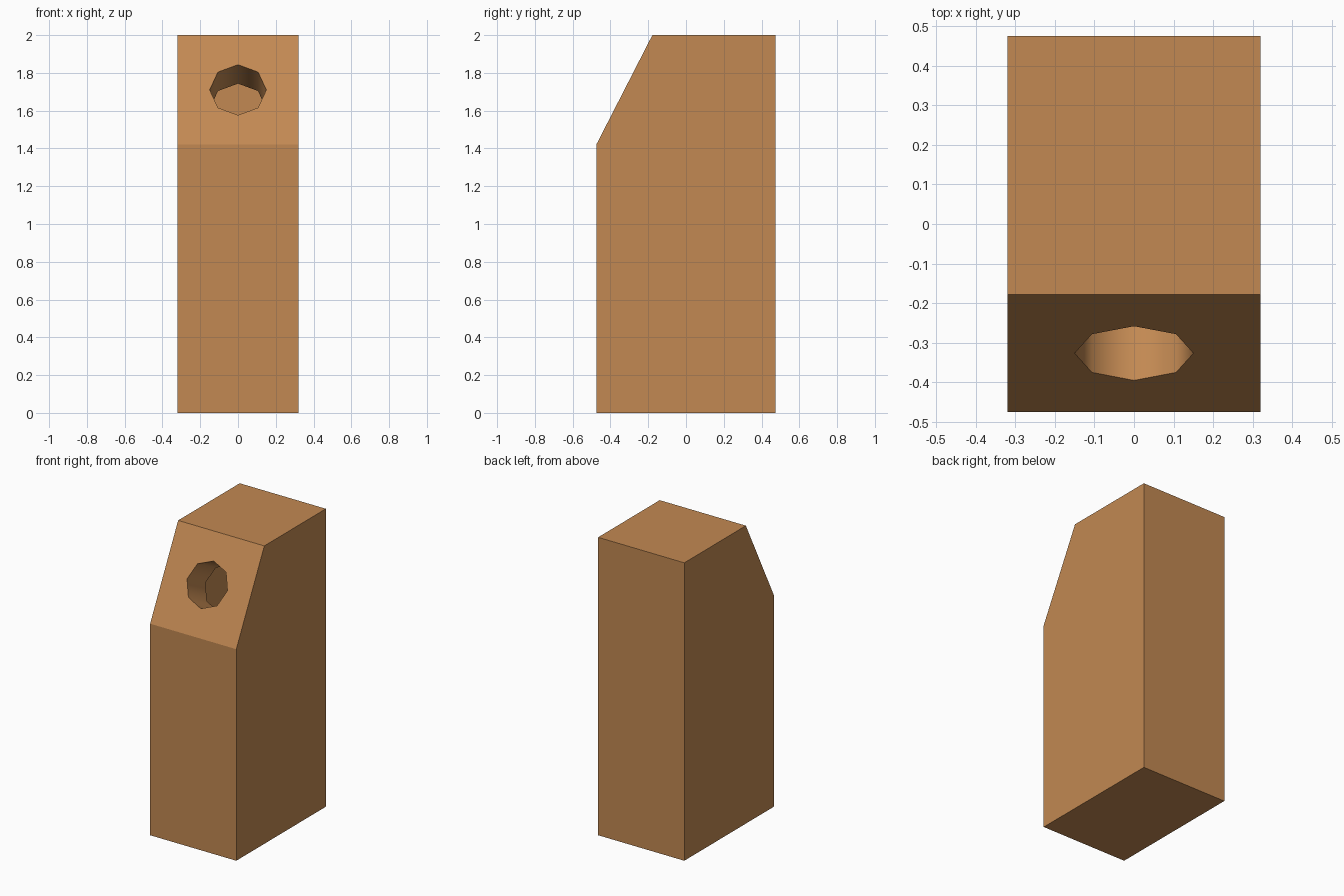
import bpy, bmesh
from math import cos, sin, tau
from mathutils import Vector

if "Cube" in bpy.data.objects:
    bpy.data.objects.remove(bpy.data.objects["Cube"])

HALF_W = 0.32
PROFILE = [(-0.475, 0), (0.475, 0), (0.475, 2), (-0.178, 2), (-0.475, 1.42)]
HOLE_R, HOLE_DEPTH, SIDES = 0.15, 0.22, 8

bm = bmesh.new()

# Block: side profile extruded across x
side = bm.faces.new([bm.verts.new((-HALF_W, y, z)) for y, z in PROFILE])
ext = bmesh.ops.extrude_face_region(bm, geom=[side], use_keep_orig=True)
new_verts = [g for g in ext["geom"] if isinstance(g, bmesh.types.BMVert)]
bmesh.ops.translate(bm, verts=new_verts, vec=(2 * HALF_W, 0, 0))
bmesh.ops.recalc_face_normals(bm, faces=bm.faces[:])

# Sloped face: remove it and refill around an octagonal opening
centre = Vector((0, (PROFILE[3][0] + PROFILE[4][0]) / 2, 1.71))
slope = min(bm.faces, key=lambda f: (f.calc_center_median() - centre).length)
normal = slope.normal.copy()
across = Vector((1, 0, 0))
up = normal.cross(across)
outline = list(slope.edges)
bmesh.ops.delete(bm, geom=[slope], context='FACES_ONLY')
ring = [bm.verts.new(centre + HOLE_R * (cos(tau * i / SIDES) * across + sin(tau * i / SIDES) * up))
        for i in range(SIDES)]
rim = [bm.edges.new((ring[i], ring[(i + 1) % SIDES])) for i in range(SIDES)]
bmesh.ops.triangle_fill(bm, edges=outline + rim, use_beauty=True, normal=normal)

# Hole wall: short open tube running into the hollow block
tube = bmesh.ops.extrude_edge_only(bm, edges=rim)["geom"]
bmesh.ops.translate(bm, verts=[g for g in tube if isinstance(g, bmesh.types.BMVert)],
                    vec=-normal * HOLE_DEPTH)
bmesh.ops.recalc_face_normals(bm, faces=bm.faces[:])
for g in tube:
    if isinstance(g, bmesh.types.BMFace):
        g.smooth = True
for v in range(SIDES):
    bm.edges.get((ring[v], ring[(v + 1) % SIDES])).smooth = False

mesh = bpy.data.meshes.new("wooden_block")
bm.to_mesh(mesh)
bm.free()
block = bpy.data.objects.new("wooden_block", mesh)
bpy.context.collection.objects.link(block)

# Wood colour
wood = bpy.data.materials.new("wood")
wood.diffuse_color = (0.54, 0.25, 0.085, 1)
wood.use_nodes = True
wood.node_tree.nodes["Principled BSDF"].inputs["Base Color"].default_value = wood.diffuse_color
mesh.materials.append(wood)
